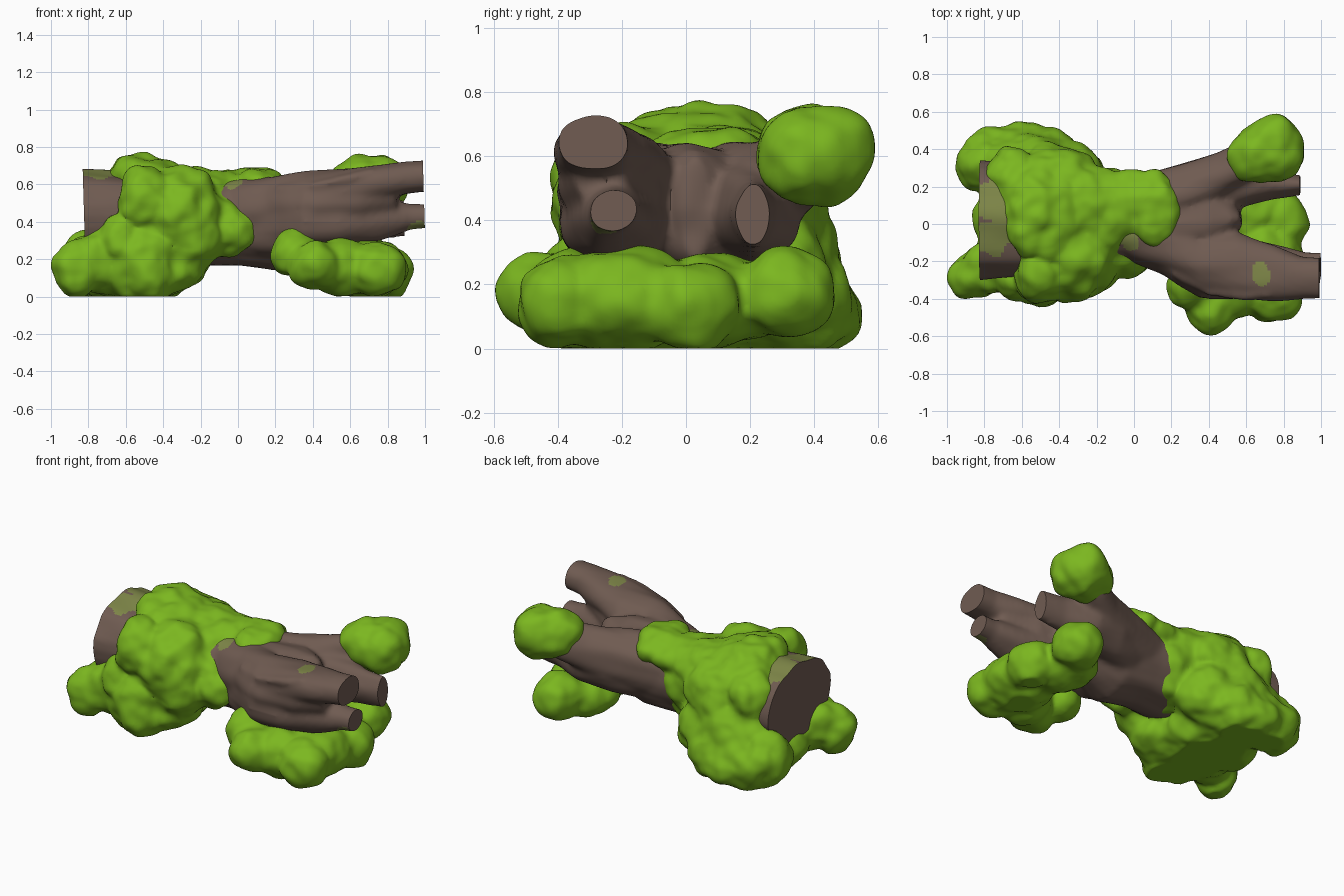
import bpy, bmesh, math
from mathutils import Vector, Matrix, noise


def material(name, rgb):
    m = bpy.data.materials.new(name)
    m.diffuse_color = (*rgb, 1)
    return m


GREEN = material("moss green", (0.2, 0.475, 0.014))
BROWN = material("bark brown", (0.16, 0.105, 0.083))
OLIVE = material("thin moss olive", (0.21, 0.24, 0.065))


def tube(bm, stations, sides=24):
    """Closed tube through (x, y, z, half width y, half height z) stations."""
    rings = []
    for x, y, z, ry, rz in stations:
        rings.append([bm.verts.new((x, y + ry * math.cos(a), z + rz * math.sin(a)))
                      for a in (math.tau * i / sides for i in range(sides))])
    for r0, r1 in zip(rings, rings[1:]):
        for i in range(sides):
            j = (i + 1) % sides
            bm.faces.new((r0[i], r0[j], r1[j], r1[i]))
    bm.faces.new(rings[0][::-1])
    bm.faces.new(rings[-1])


def lump(bm, x, y, z, rx, ry, rz):
    bmesh.ops.create_icosphere(bm, subdivisions=4, radius=1,
                               matrix=Matrix.Translation((x, y, z)) @ Matrix.Diagonal((rx, ry, rz, 1)))


def fuse(bm, name, voxel, smooth):
    """Weld overlapping parts into one smooth skin and return it as a bmesh."""
    bmesh.ops.recalc_face_normals(bm, faces=bm.faces)
    me = bpy.data.meshes.new(name + "_raw")
    bm.to_mesh(me)
    bm.free()
    ob = bpy.data.objects.new(name + "_raw", me)
    bpy.context.collection.objects.link(ob)
    rem = ob.modifiers.new("weld", 'REMESH')
    rem.mode, rem.voxel_size = 'VOXEL', voxel
    sm = ob.modifiers.new("soften", 'SMOOTH')
    sm.factor, sm.iterations = 0.5, smooth
    dg = bpy.context.evaluated_depsgraph_get()
    fused = bpy.data.meshes.new_from_object(ob.evaluated_get(dg))
    bpy.data.objects.remove(ob)
    out = bmesh.new()
    out.from_mesh(fused)
    bpy.data.meshes.remove(fused)
    out.normal_update()
    return out


def finish(bm, name, mats):
    me = bpy.data.meshes.new(name)
    for m in mats:
        me.materials.append(m)
    bm.to_mesh(me)
    bm.free()
    me.shade_smooth()
    me.set_sharp_from_angle(angle=math.radians(40))
    ob = bpy.data.objects.new(name, me)
    bpy.context.collection.objects.link(ob)
    return ob


def moss(name, lumps, rough=0.02):
    bm = bmesh.new()
    for l in lumps:
        lump(bm, *l)
    bm = fuse(bm, name, 0.016, 16)
    moves = [(v, v.normal * (0.004 + rough * noise.noise(v.co * 8) + 0.35 * rough * noise.noise(v.co * 15)))
             for v in bm.verts]
    for v, d in moves:
        v.co += d
        v.co.z = max(v.co.z, 0)
    finish(bm, name, [GREEN])


# Forked log: trunk, two limbs, each limb split into two cut stubs
bm = bmesh.new()
tube(bm, [(-0.92, 0.02, 0.43, 0.33, 0.25), (-0.7, 0.02, 0.43, 0.31, 0.245),
          (-0.35, 0.02, 0.41, 0.28, 0.24), (0, 0.03, 0.395, 0.23, 0.23),
          (0.2, 0.0, 0.39, 0.25, 0.25), (0.4, 0.02, 0.435, 0.2, 0.21), (0.52, 0.03, 0.44, 0.1, 0.19),
          (0.57, 0.03, 0.44, 0.04, 0.16)])
tube(bm, [(-0.05, -0.02, 0.42, 0.17, 0.2), (0.15, -0.1, 0.46, 0.17, 0.18), (0.35, -0.21, 0.5, 0.18, 0.17),
          (0.55, -0.22, 0.56, 0.18, 0.13), (0.75, -0.26, 0.61, 0.15, 0.1),
          (0.9, -0.29, 0.635, 0.11, 0.095), (1.1, -0.3, 0.65, 0.1, 0.09)])
tube(bm, [(0.1, -0.08, 0.4, 0.16, 0.2), (0.35, -0.2, 0.4, 0.2, 0.16), (0.55, -0.23, 0.4, 0.17, 0.14),
          (0.75, -0.23, 0.41, 0.12, 0.115), (0.92, -0.225, 0.43, 0.075, 0.07), (1.1, -0.22, 0.44, 0.07, 0.065)])
# web joining the two front stubs
tube(bm, [(0.4, -0.22, 0.49, 0.18, 0.15), (0.65, -0.24, 0.5, 0.16, 0.13), (0.85, -0.27, 0.53, 0.08, 0.08)])
tube(bm, [(-0.05, 0.06, 0.43, 0.18, 0.2), (0.25, 0.15, 0.46, 0.17, 0.185), (0.45, 0.25, 0.5, 0.14, 0.15),
          (0.6, 0.34, 0.55, 0.12, 0.12), (0.75, 0.41, 0.6, 0.09, 0.09)])
tube(bm, [(0.1, 0.08, 0.4, 0.16, 0.2), (0.35, 0.18, 0.42, 0.16, 0.17), (0.55, 0.22, 0.43, 0.14, 0.15),
          (0.75, 0.21, 0.42, 0.075, 0.11), (1.0, 0.21, 0.42, 0.035, 0.085)])
# raised bark ridges along the front limb
tube(bm, [(0.2, -0.26, 0.57, 0.02, 0.03), (0.4, -0.36, 0.59, 0.035, 0.03),
          (0.6, -0.38, 0.63, 0.03, 0.025), (0.72, -0.37, 0.66, 0.02, 0.02)], 10)
bm = fuse(bm, "log", 0.016, 6)
moves = [(v, v.normal * 0.014 * noise.noise(Vector((v.co.x * 2.5, v.co.y * 9, v.co.z * 9))))
         for v in bm.verts]
for v, d in moves:
    v.co += d
# saw the ends flat
for x, side, front in ((-0.825, -1, None), (0.995, 1, None), (0.885, 1, False)):
    faces = [f for f in bm.faces if front is None
             or (f.calc_center_median().x > 0.7 and f.calc_center_median().y > 0.05)]
    geom = list({e for f in faces for e in (*f.verts, *f.edges, f)})
    bmesh.ops.bisect_plane(bm, geom=geom, plane_co=(x, 0, 0.5), plane_no=(side, 0, 0.03 * side),
                           clear_outer=True)
    bmesh.ops.holes_fill(bm, edges=[e for e in bm.edges if e.is_boundary], sides=0)
bmesh.ops.recalc_face_normals(bm, faces=bm.faces)
# thin moss stains by distance
stains = [(Vector((0.68, -0.27, 0.7)), 0.058), (Vector((0.96, -0.26, 0.37)), 0.05),
          (Vector((-0.74, -0.06, 0.67)), 0.11), (Vector((-0.75, 0.13, 0.66)), 0.13),
          (Vector((-0.02, -0.1, 0.62)), 0.05)]
for f in bm.faces:
    c = f.calc_center_median()
    wob = 1 + 0.5 * noise.noise(c * 14)
    cap = abs(f.normal.x) > 0.9
    f.material_index = int(not cap and any((c - p).length < r * wob for p, r in stains))
finish(bm, "forked_log", [BROWN, OLIVE])

# Moss wrapped over the trunk, and its spread on the ground at the left
trunk_wrap = [
    (-0.45, 0.05, 0.45, 0.21, 0.38, 0.3), (-0.53, 0.06, 0.59, 0.17, 0.25, 0.18),
    (-0.32, -0.16, 0.44, 0.25, 0.25, 0.25), (-0.5, -0.27, 0.52, 0.14, 0.15, 0.18),
    (-0.15, 0.04, 0.42, 0.21, 0.26, 0.25), (-0.02, 0.1, 0.56, 0.18, 0.18, 0.11),
    (0.11, 0.08, 0.59, 0.14, 0.2, 0.11), (-0.4, 0.24, 0.49, 0.21, 0.17, 0.18),
    (-0.65, 0.24, 0.5, 0.14, 0.17, 0.18), (-0.05, -0.17, 0.36, 0.13, 0.12, 0.15),
    (-0.25, -0.23, 0.3, 0.17, 0.15, 0.17), (-0.25, 0.1, 0.55, 0.21, 0.22, 0.14)]
ground_spread = [
    (-0.55, 0.28, 0.27, 0.27, 0.2, 0.22), (-0.6, 0.36, 0.13, 0.32, 0.18, 0.16),
    (-0.82, 0.33, 0.17, 0.13, 0.15, 0.17), (-0.34, 0.26, 0.24, 0.18, 0.18, 0.2),
    (-0.5, -0.27, 0.17, 0.19, 0.16, 0.22), (-0.55, 0.02, 0.13, 0.3, 0.38, 0.17),
    (-0.87, -0.28, 0.14, 0.12, 0.12, 0.15), (-0.75, -0.22, 0.19, 0.16, 0.15, 0.17),
    (-0.36, -0.16, 0.16, 0.18, 0.2, 0.15), (-0.64, -0.3, 0.3, 0.1, 0.11, 0.13)]
moss("trunk_moss", trunk_wrap + ground_spread, 0.028)

# Ground moss under the fork
moss("right_ground_moss", [
    (0.41, -0.44, 0.17, 0.14, 0.14, 0.13), (0.3, -0.33, 0.23, 0.13, 0.13, 0.125),
    (0.55, -0.35, 0.15, 0.18, 0.15, 0.15), (0.74, -0.4, 0.15, 0.16, 0.12, 0.14),
    (0.7, -0.2, 0.15, 0.21, 0.24, 0.16), (0.81, 0.01, 0.13, 0.12, 0.15, 0.14),
    (0.62, 0.1, 0.15, 0.18, 0.22, 0.14), (0.69, 0.31, 0.17, 0.15, 0.15, 0.14)])

# Moss ball on the back stub
moss("branch_moss", [(0.66, 0.37, 0.61, 0.16, 0.15, 0.15), (0.75, 0.44, 0.61, 0.14, 0.15, 0.15),
                     (0.77, 0.35, 0.6, 0.14, 0.12, 0.15)], 0.02)
